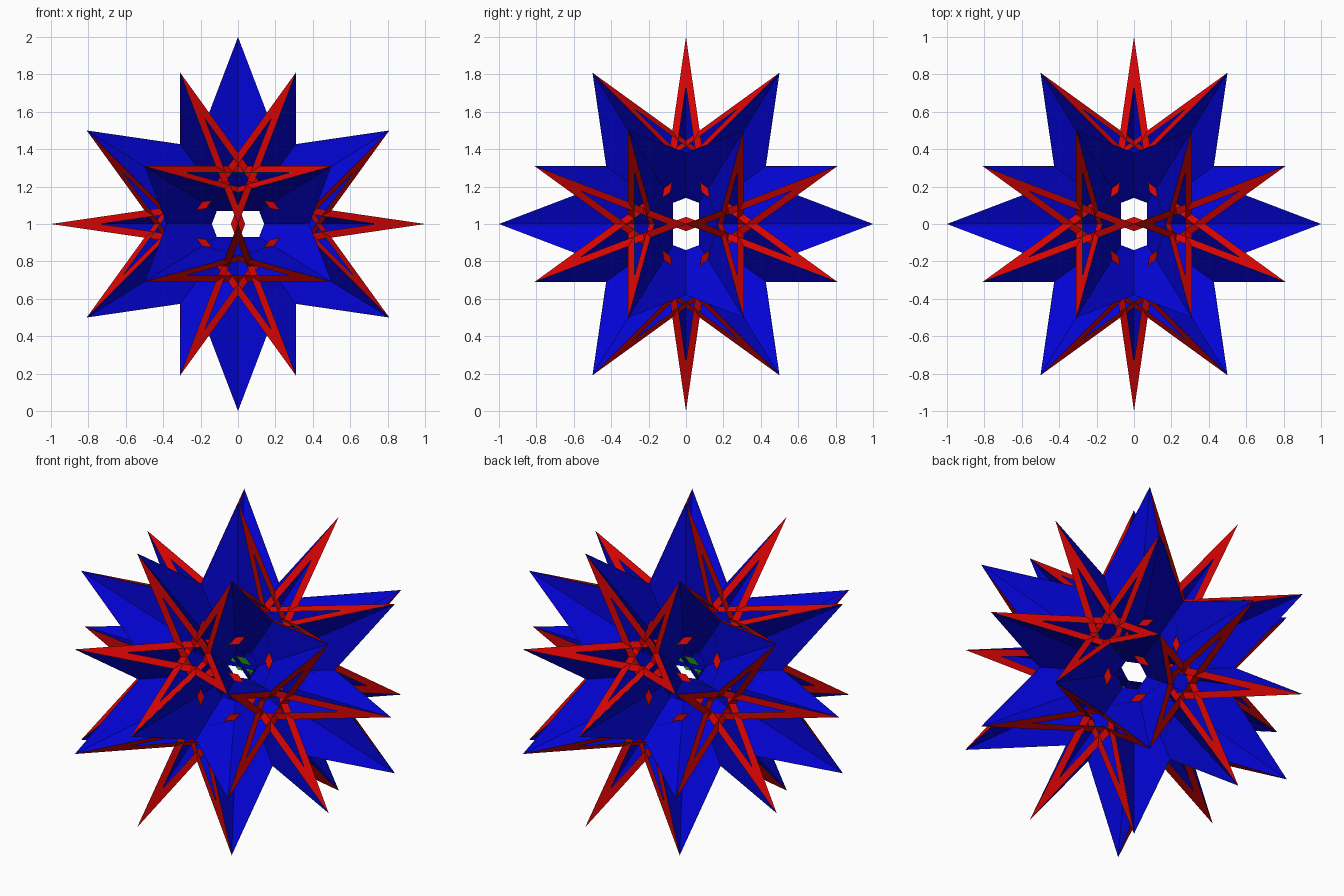
import bpy, bmesh, math
from mathutils import Vector

if "Cube" in bpy.data.objects:
    bpy.data.objects.remove(bpy.data.objects["Cube"])

PHI = (1 + 5 ** 0.5) / 2
CENTRE = Vector((0, 0, 1))


def material(name, rgb):
    m = bpy.data.materials.new(name)
    m.diffuse_color = (*rgb, 1)
    m.use_nodes = True
    m.node_tree.nodes["Principled BSDF"].inputs["Base Color"].default_value = m.diffuse_color
    return m


RED = material("red", (0.68, 0.001, 0.001))
BLUE = material("blue", (0.001, 0.001, 0.68))
GREEN = material("green", (0.006, 0.28, 0.01))


def cyclic(x, y, z):
    """All sign changes and cyclic shifts of one point."""
    found = set()
    for sx in (1, -1):
        for sy in (1, -1):
            for sz in (1, -1):
                p = (sx * x + 0.0, sy * y + 0.0, sz * z + 0.0)
                for k in range(3):
                    found.add(p[k:] + p[:k])
    return [Vector(p) for p in sorted(found)]


# Thirty spike tips and the twenty threefold axes
tips = cyclic(0, 0, 1) + cyclic(0.5 / PHI, 0.5, PHI / 2)
axes = [v.normalized() for v in cyclic(PHI, 0, 1 / PHI) + cyclic(1, 1, 1)]


def ring(points, axis):
    """Sort points by angle around an axis."""
    e = axis.orthogonal().normalized()
    f = axis.cross(e)
    return sorted(points, key=lambda p: math.atan2(p.dot(f), p.dot(e)))


def tips_at(axis, height):
    return [v for v in tips if abs(v.dot(axis) - height) < 0.01]


class Part:
    def __init__(self, name, mat):
        self.name, self.mat, self.bm = name, mat, bmesh.new()

    def band(self, outer, inner, out):
        """Flat band of quads between two loops, facing out."""
        n = len(outer)
        for i in range(n):
            j = (i + 1) % n
            pts = (outer[i], outer[j], inner[j], inner[i])
            f = self.bm.faces.new([self.bm.verts.new(p + CENTRE) for p in pts])
            f.normal_update()
            if f.normal.dot(out) < 0:
                f.normal_flip()

    def finish(self):
        bmesh.ops.remove_doubles(self.bm, verts=self.bm.verts, dist=1e-4)
        me = bpy.data.meshes.new(self.name)
        self.bm.to_mesh(me)
        self.bm.free()
        me.materials.append(self.mat)
        bpy.context.collection.objects.link(bpy.data.objects.new(self.name, me))


frames = Part("three_point_frames", RED)
backs = Part("frame_backs", GREEN)
plates = Part("six_point_plates", BLUE)

for m in axes:
    # Red three-pointed frame with a green back
    c = m * (1 / math.sqrt(3) * 0.618034)
    outer = ring(tips_at(m, 0.357) + [v / PHI ** 2 for v in tips_at(m, 0.934)], m)
    inner = [c + (p - c) * 0.7 for p in outer]
    frames.band(outer, inner, m)
    shift = m * 0.003
    backs.band([p - shift for p in outer], [p - shift for p in inner], -m)

    # Blue six-pointed plate through the middle, with a hexagonal hole
    if (m.z, m.y, m.x) > (-m.z, -m.y, -m.x):
        six = ring(tips_at(m, 0), m)
        outer, inner = [], []
        for v, w in zip(six, six[1:] + six[:1]):
            outer += [v, (v + w).normalized() * 0.478]
            inner += [v * 0.226, (v + w) * 0.113]
        plates.band(outer, inner, m)

for part in (frames, backs, plates):
    part.finish()
